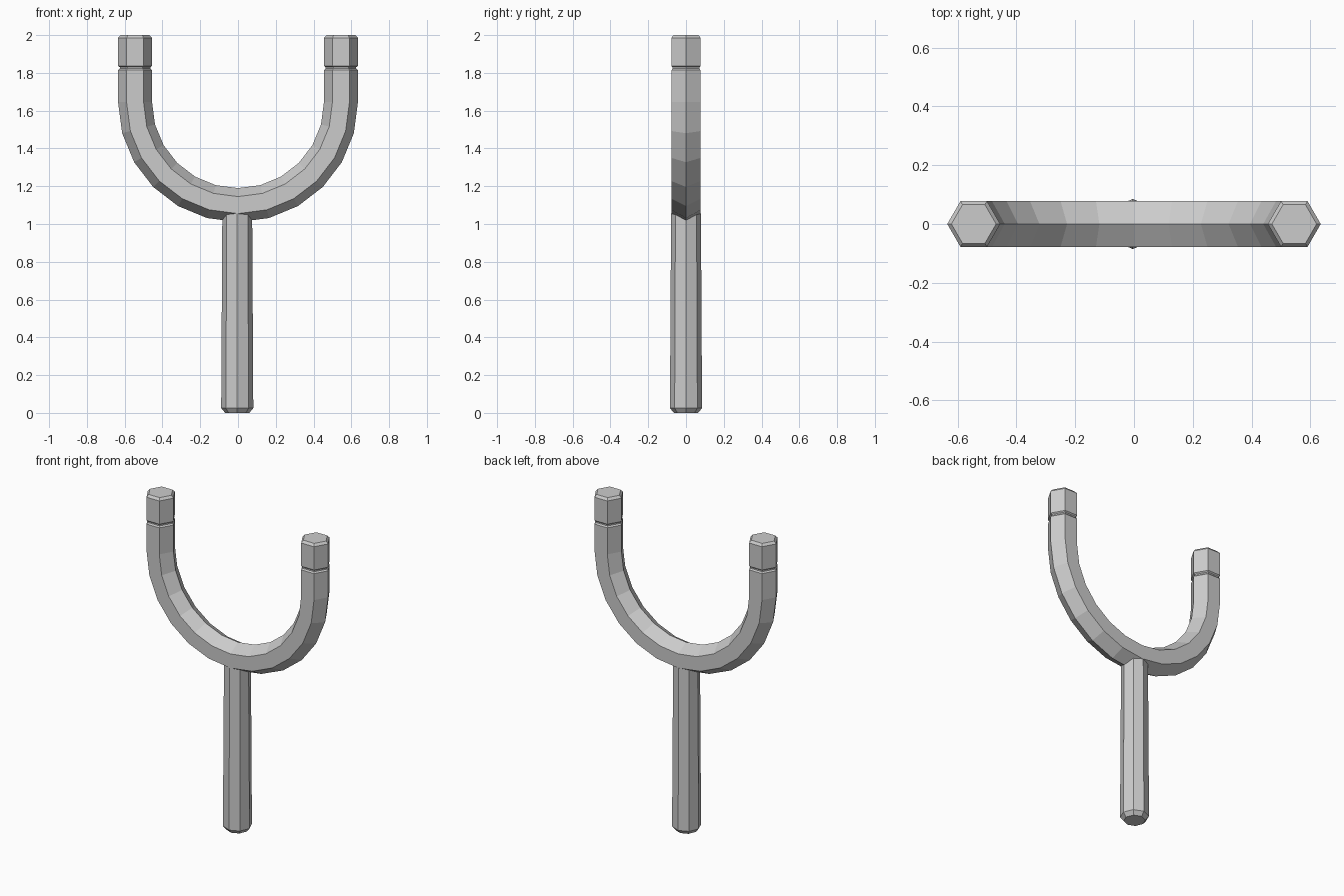
import bpy, bmesh
from math import sin, cos, pi, radians
from mathutils import Vector

if "Cube" in bpy.data.objects:
    bpy.data.objects.remove(bpy.data.objects["Cube"])


def sweep(name, stations, sides):
    """Skin a polygon along stations of (centre, in-plane axis, radius)."""
    bm = bmesh.new()
    rings = []
    for centre, axis, radius in stations:
        ring = []
        for i in range(sides):
            a = 2 * pi * i / sides
            offset = axis * cos(a) + Vector((0, 1, 0)) * sin(a)
            ring.append(bm.verts.new(centre + offset * radius))
        rings.append(ring)
    for a, b in zip(rings, rings[1:]):
        for i in range(sides):
            j = (i + 1) % sides
            bm.faces.new((a[i], a[j], b[j], b[i]))
    bm.faces.new(rings[0])
    bm.faces.new(rings[-1])
    bmesh.ops.recalc_face_normals(bm, faces=bm.faces)
    mesh = bpy.data.meshes.new(name)
    bm.to_mesh(mesh)
    bm.free()
    obj = bpy.data.objects.new(name, mesh)
    bpy.context.collection.objects.link(obj)
    return obj


# Fork: hexagonal bar, straight grooved arms joined by a half circle
R, CZ, BAR = 0.545, 1.645, 0.09
arm = [(2.0, 0.076), (1.985, BAR), (1.837, BAR), (1.83, 0.081),
       (1.822, 0.081), (1.814, BAR)]
X = Vector((1, 0, 0))
left = [(Vector((-R, 0, z)), -X, r) for z, r in arm]
right = [(Vector((R, 0, z)), X, r) for z, r in reversed(arm)]
bend = []
for deg in range(-90, 91, 15):
    t = radians(deg)
    out = Vector((sin(t), 0, -cos(t)))
    bend.append((Vector((0, 0, CZ)) + out * R, out, BAR))
sweep("fork", left + bend + right, 6)

# Handle: slightly tapered octagonal rod with a chamfered foot
handle = [(0, 0.064), (0.025, 0.085), (1.055, 0.079)]
sweep("handle", [(Vector((-0.004, 0, z)), X, r) for z, r in handle], 8)
